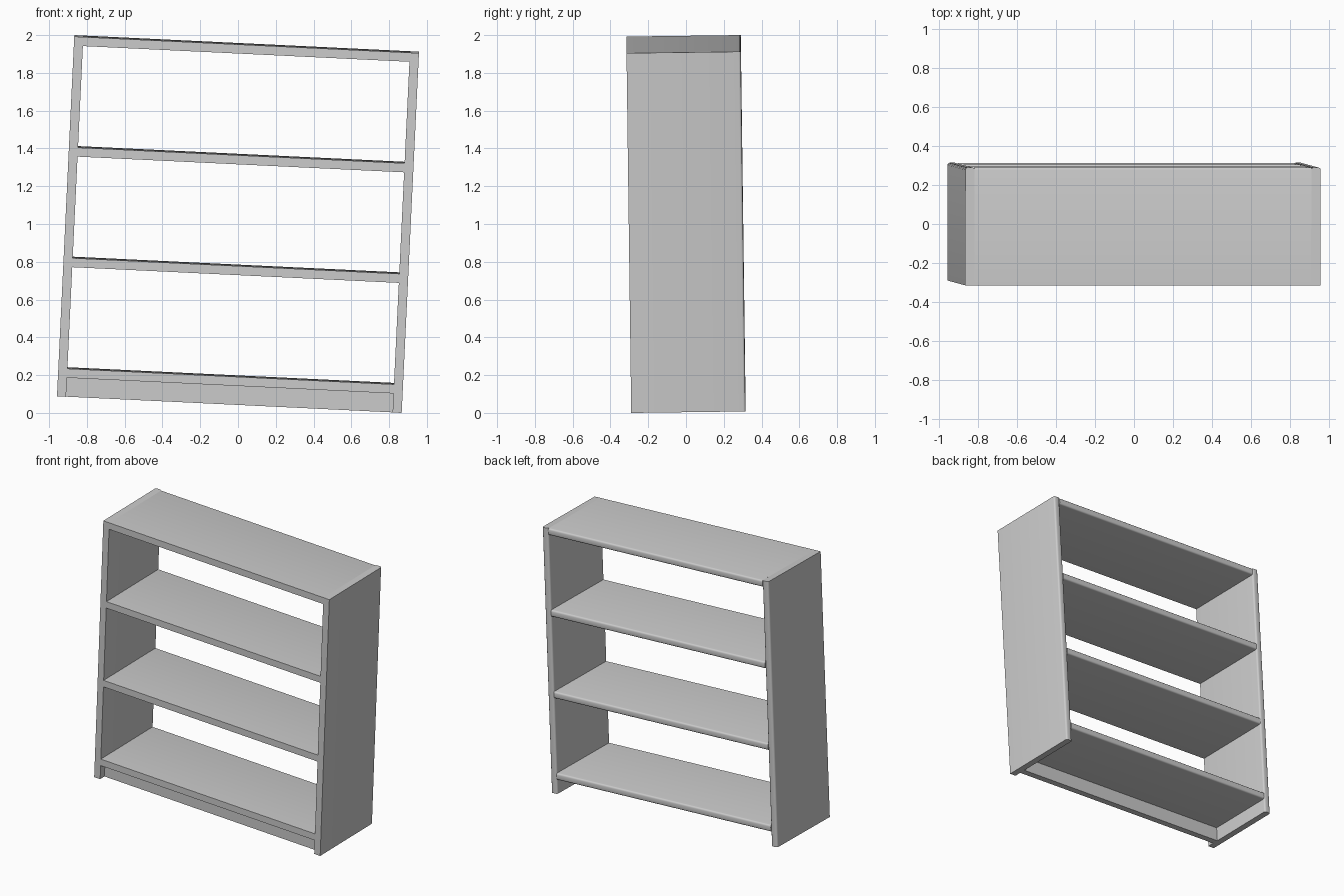
import bpy, bmesh, math
from mathutils import Matrix

cube = bpy.data.objects.get("Cube")
if cube:
    bpy.data.objects.remove(cube, do_unlink=True)

# One plain grey paint
grey = bpy.data.materials.new("plain_grey")
grey.use_nodes = True
colour = (0.6, 0.6, 0.6, 1)
grey.diffuse_color = colour
grey.node_tree.nodes["Principled BSDF"].inputs["Base Color"].default_value = colour

WIDTH, DEPTH, HEIGHT = 1.827, 0.605, 1.907
BOARD = 0.048
ROUND = 0.012

# The whole bookcase leans slightly sideways and forwards
LEAN = (Matrix.Translation((0, 0, 1))
        @ Matrix.Rotation(math.radians(2.75), 4, 'Y')
        @ Matrix.Rotation(math.radians(0.75), 4, 'X')
        @ Matrix.Translation((0, 0, -HEIGHT / 2)))


def board(name, low, high, soft_back=True):
    """Rectangular board between two corners, with softened back edges."""
    size = [b - a for a, b in zip(low, high)]
    middle = [(a + b) / 2 for a, b in zip(low, high)]
    bm = bmesh.new()
    bmesh.ops.create_cube(bm, size=1, matrix=Matrix.Translation(middle)
                          @ Matrix.Diagonal((*size, 1)))
    if soft_back:
        long_axis = max(range(3), key=lambda i: size[i] if i != 1 else 0)
        edges = [e for e in bm.edges
                 if all(v.co.y > high[1] - 0.001 for v in e.verts)
                 and abs(e.verts[0].co[long_axis] - e.verts[1].co[long_axis]) > 0.1]
        bmesh.ops.bevel(bm, geom=edges, offset=ROUND, segments=3,
                        profile=0.5, affect='EDGES')
    mesh = bpy.data.meshes.new(name)
    bm.to_mesh(mesh)
    bm.free()
    mesh.materials.append(grey)
    obj = bpy.data.objects.new(name, mesh)
    bpy.context.collection.objects.link(obj)
    obj.matrix_world = LEAN
    bpy.ops.object.select_all(action='DESELECT')
    obj.select_set(True)
    bpy.context.view_layer.objects.active = obj
    bpy.ops.object.shade_smooth_by_angle(angle=math.radians(35))
    return obj


front, back = -DEPTH / 2, DEPTH / 2
outer = WIDTH / 2
inner = outer - BOARD

# Side panels
board("left_side_panel", (inner, front, 0), (outer, back, HEIGHT))
board("right_side_panel", (-outer, front, 0), (-inner, back, HEIGHT))

# Four evenly spaced shelves, the highest closing the top
lowest_top = 0.149
spacing = (HEIGHT - lowest_top) / 3
for i, name in enumerate(("bottom_shelf", "lower_shelf", "upper_shelf", "top_shelf")):
    top = lowest_top + i * spacing
    board(name, (-inner, front, top - BOARD), (inner, back, top))

# Recessed kick board under the bottom shelf
board("kick_board", (-inner, front + 0.05, 0),
      (inner, front + 0.095, lowest_top - BOARD), soft_back=False)
